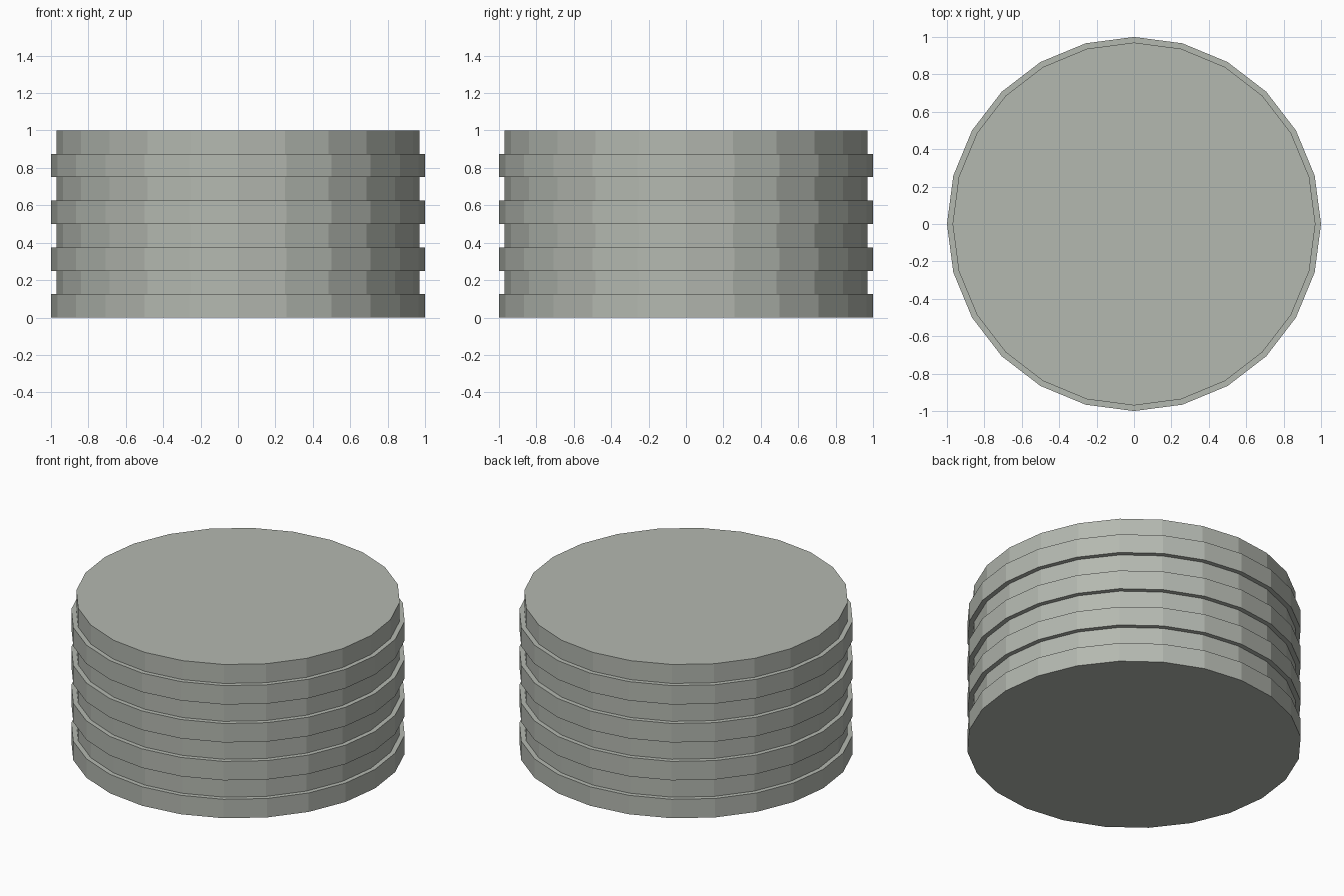
import bpy, bmesh
from math import sin, cos, tau

if "Cube" in bpy.data.objects:
    bpy.data.objects.remove(bpy.data.objects["Cube"])

SIDES, LAYERS = 24, 8
WIDE, NARROW, HEIGHT = 1.0, 0.97, 1.0

# Stepped profile: wide and narrow layers alternate from the ground up
step = HEIGHT / LAYERS
profile = []
for i in range(LAYERS):
    r = NARROW if i % 2 else WIDE
    profile += [(r, i * step), (r, (i + 1) * step)]

# Sweep the profile around z as rings joined by flat quads
bm = bmesh.new()
rings = [[bm.verts.new((r * cos(tau * k / SIDES), r * sin(tau * k / SIDES), z))
          for k in range(SIDES)] for r, z in profile]
for low, high in zip(rings, rings[1:]):
    for k in range(SIDES):
        n = (k + 1) % SIDES
        bm.faces.new((low[k], low[n], high[n], high[k]))

# Closed bottom and top
bm.faces.new(rings[0][::-1])
bm.faces.new(rings[-1])
bmesh.ops.recalc_face_normals(bm, faces=bm.faces)

mesh = bpy.data.meshes.new("ridged_disc_stack")
bm.to_mesh(mesh)
bm.free()

# Dark greenish grey
mat = bpy.data.materials.new("green_grey")
mat.diffuse_color = (0.455, 0.48, 0.435, 1)
mat.use_nodes = True
mat.node_tree.nodes["Principled BSDF"].inputs["Base Color"].default_value = mat.diffuse_color
mesh.materials.append(mat)
bpy.context.collection.objects.link(bpy.data.objects.new("ridged_disc_stack", mesh))
